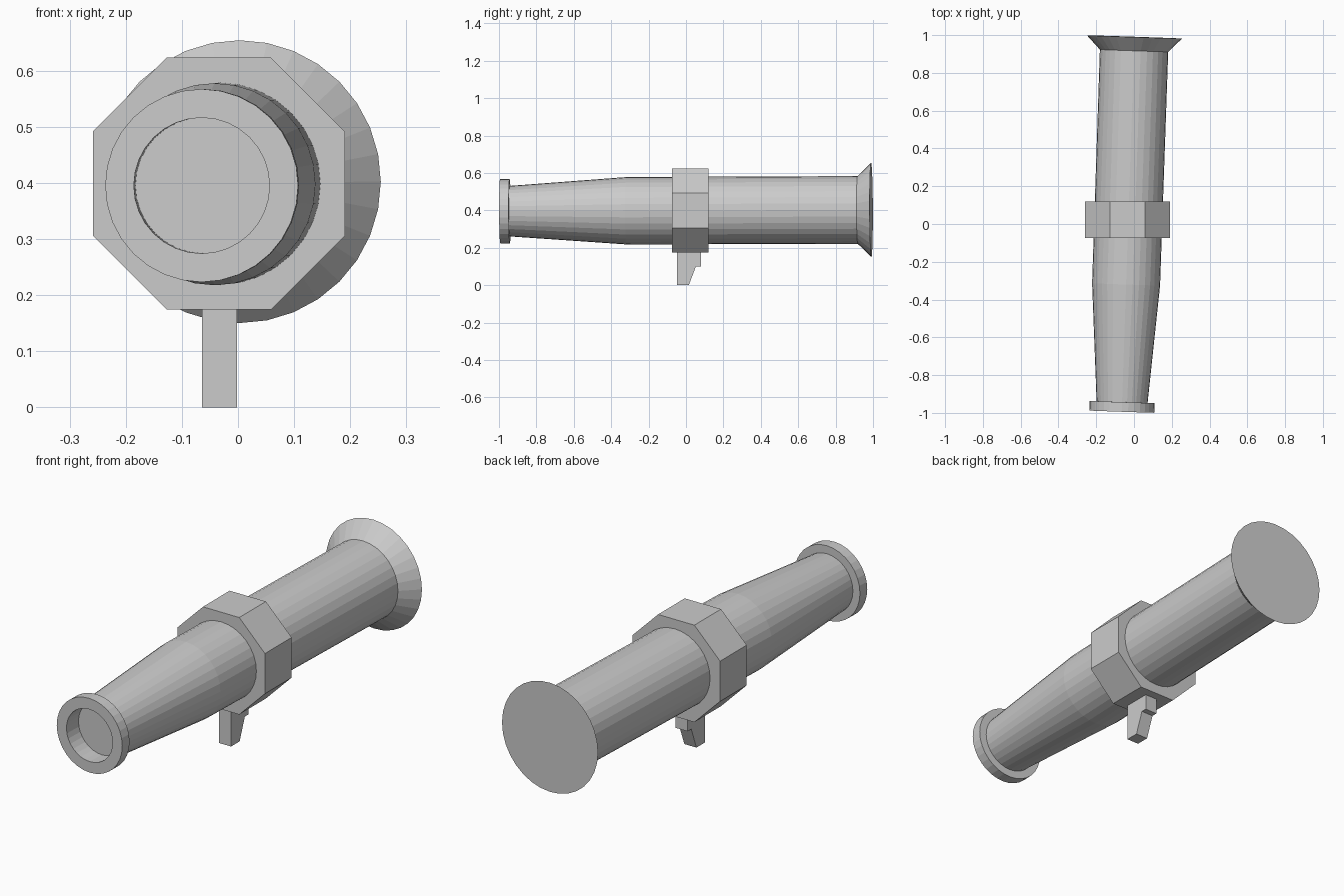
import bpy, bmesh
from math import cos, sin, pi
from mathutils import Vector

if "Cube" in bpy.data.objects:
    bpy.data.objects.remove(bpy.data.objects["Cube"])

AXIS_POINT = Vector((-0.031, 0, 0.399))
AXIS_DIR = Vector((0.034, 1, 0.0035)).normalized()
SIDE = AXIS_DIR.cross(Vector((0, 0, 1))).normalized()
UP = SIDE.cross(AXIS_DIR)


def finish(bm, name):
    bmesh.ops.recalc_face_normals(bm, faces=bm.faces)
    mesh = bpy.data.meshes.new(name)
    bm.to_mesh(mesh)
    bm.free()
    obj = bpy.data.objects.new(name, mesh)
    bpy.context.collection.objects.link(obj)
    return obj


def lathe(name, profile, sides=32):
    """Turn (distance, radius) points around the tilted tube axis, capping both ends."""
    bm = bmesh.new()
    rings = []
    for s, r in profile:
        ring = []
        for i in range(sides):
            a = 2 * pi * i / sides
            ring.append(bm.verts.new(AXIS_POINT + AXIS_DIR * s + (SIDE * cos(a) + UP * sin(a)) * r))
        rings.append(ring)
    for a, b in zip(rings, rings[1:]):
        for i in range(sides):
            j = (i + 1) % sides
            bm.faces.new((a[i], a[j], b[j], b[i]))
    bm.faces.new(rings[0])
    bm.faces.new(rings[-1])
    return finish(bm, name)


def extrude(name, points, offset):
    """Extrude a flat outline by an offset vector."""
    bm = bmesh.new()
    face = bm.faces.new([bm.verts.new(p) for p in points])
    ext = bmesh.ops.extrude_face_region(bm, geom=[face], use_keep_orig=True)
    verts = [v for v in ext["geom"] if isinstance(v, bmesh.types.BMVert)]
    bmesh.ops.translate(bm, vec=offset, verts=verts)
    return finish(bm, name)


# Tube: recessed muzzle, front lip, tapered barrel, rear flare
lathe("launch_tube", [
    (-0.91, 0.121), (-0.994, 0.121), (-0.994, 0.172), (-0.943, 0.172),
    (-0.943, 0.135), (-0.32, 0.180), (0.918, 0.181), (0.991, 0.252)])

# Octagonal collar around the middle
R = 0.2245 / cos(pi / 8)
octagon = [(-0.034 + R * cos(pi / 8 + i * pi / 4), -0.075,
            0.399 + R * sin(pi / 8 + i * pi / 4)) for i in range(8)]
extrude("collar", octagon, (0, 0.195, 0))

# Grip with a short step behind it
outline = [(-0.048, 0.19), (-0.048, 0), (0.015, 0), (0.053, 0.1), (0.08, 0.1), (0.08, 0.19)]
extrude("grip", [(-0.064, y, z) for y, z in outline], (0.062, 0, 0))
